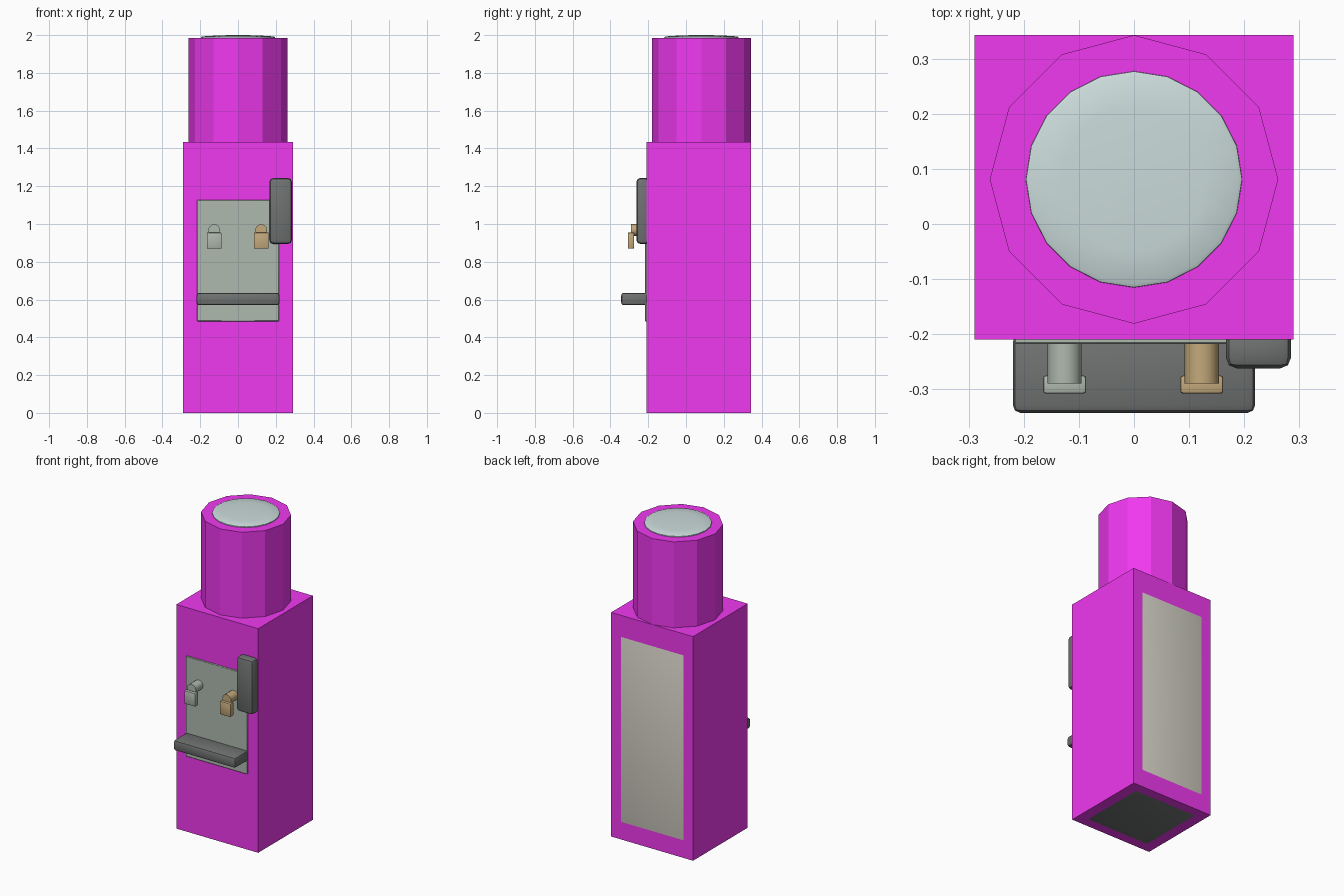
import bpy, bmesh, math

if "Cube" in bpy.data.objects:
    bpy.data.objects.remove(bpy.data.objects["Cube"])


def material(name, rgb):
    m = bpy.data.materials.new(name)
    m.diffuse_color = (*rgb, 1)
    m.use_nodes = True
    m.node_tree.nodes["Principled BSDF"].inputs["Base Color"].default_value = m.diffuse_color
    return m


MAGENTA = material("magenta", (0.87, 0.04, 0.87))
BLACK = material("black", (0.16, 0.17, 0.165))
PANEL = material("grey_green", (0.43, 0.49, 0.43))
BRONZE = material("bronze", (0.55, 0.40, 0.20))
BEIGE = material("beige", (0.68, 0.66, 0.58))
BLUE = material("bottle_blue", (0.60, 0.71, 0.71))


def finish(bm, name, mat, smooth):
    bmesh.ops.recalc_face_normals(bm, faces=bm.faces)
    me = bpy.data.meshes.new(name)
    bm.to_mesh(me)
    bm.free()
    me.materials.append(mat)
    ob = bpy.data.objects.new(name, me)
    bpy.context.collection.objects.link(ob)
    if smooth:
        bpy.ops.object.select_all(action='DESELECT')
        ob.select_set(True)
        bpy.context.view_layer.objects.active = ob
        bpy.ops.object.shade_smooth_by_angle(angle=math.radians(40))
    return ob


def box(name, mat, x, y, z, bevel=0, segments=2):
    bm = bmesh.new()
    bmesh.ops.create_cube(bm, size=1)
    for v in bm.verts:
        for i, (lo, hi) in enumerate((x, y, z)):
            v.co[i] = lo if v.co[i] < 0 else hi
    if bevel:
        bmesh.ops.bevel(bm, geom=bm.edges[:], offset=bevel, segments=segments,
                        profile=0.5, affect='EDGES')
    return finish(bm, name, mat, bevel > 0)


def lathe(name, mat, profile, sides, loc, axis='Z', smooth=True):
    """Stack rings of (radius, height); axis 'Y' points the stack to the front."""
    bm = bmesh.new()
    rings = []
    for r, h in profile:
        ring = []
        for i in range(sides):
            a = 2 * math.pi * i / sides
            u, w = r * math.cos(a), r * math.sin(a)
            p = (u, w, h) if axis == 'Z' else (u, -h, w)
            ring.append(bm.verts.new([p[k] + loc[k] for k in range(3)]))
        rings.append(ring)
    for a, b in zip(rings, rings[1:]):
        for i in range(sides):
            j = (i + 1) % sides
            bm.faces.new((a[i], a[j], b[j], b[i]))
    bm.faces.new(rings[0])
    bm.faces.new(rings[-1])
    return finish(bm, name, mat, smooth)


# Outer magenta shells: square cabinet and twelve-sided bottle cover
box("cabinet_shell", MAGENTA, (-0.29, 0.29), (-0.21, 0.343), (0.0005, 1.435))
lathe("bottle_shell", MAGENTA, [(0.262, 1.43), (0.262, 1.985)], 12, (0, 0.081, 0), smooth=False)

# Inner rounded body, its flat back just showing through, and the dark foot
box("inner_body", BEIGE, (-0.285, 0.285), (-0.205, 0.3435), (0.05, 1.36), 0.065, 3)
box("foot", BLACK, (-0.27, 0.27), (-0.195, 0.33), (0, 0.11), 0.05, 3)

# Water bottle with a slightly domed end above its cover
lathe("bottle", BLUE, [(0.08, 1.40), (0.24, 1.47), (0.245, 1.90), (0.215, 1.97),
                       (0.197, 1.98), (0.196, 1.990), (0.19, 1.993), (0.13, 1.997),
                       (0.06, 1.9995), (0.01, 2.0)], 20, (0, 0.081, 0))

# Front panel, drip shelf and cup holder
box("front_panel", PANEL, (-0.218, 0.218), (-0.218, -0.20), (0.485, 1.128), 0.003, 1)
box("drip_shelf", BLACK, (-0.22, 0.22), (-0.343, -0.20), (0.57, 0.636), 0.014)
box("cup_holder", BLACK, (0.167, 0.285), (-0.262, -0.19), (0.895, 1.243), 0.019)

# Cold and hot taps: round stem with a spout block
for label, x, mat in (("cold", -0.126, PANEL), ("hot", 0.123, BRONZE)):
    lathe(label + "_tap_stem", mat, [(0.031, 0), (0.031, 0.085)], 16, (x, -0.205, 0.968), 'Y')
    box(label + "_tap_spout", mat, (x - 0.039, x + 0.039), (-0.308, -0.275),
        (0.87, 0.955), 0.005)
